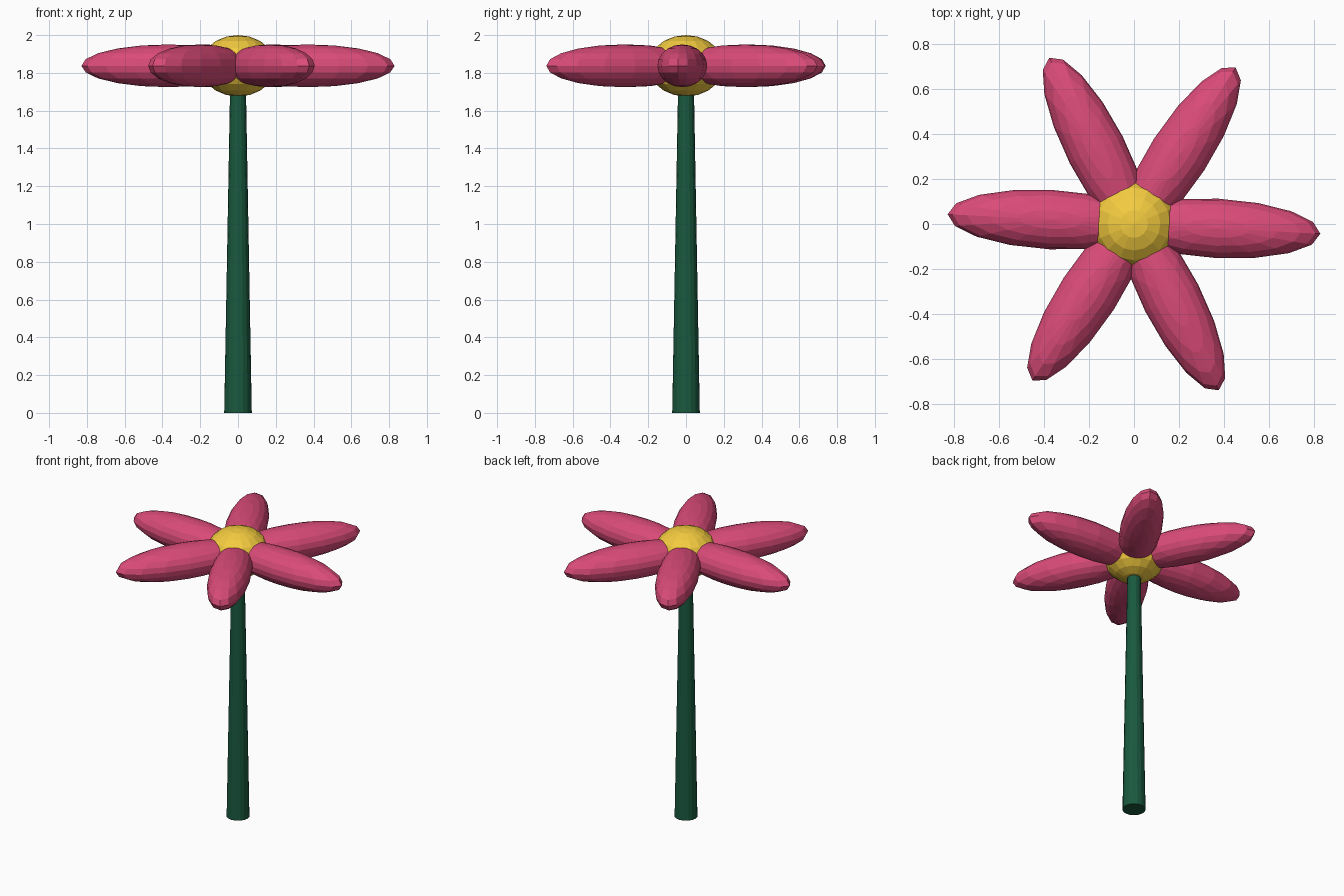
import bpy
from math import cos, sin, radians

if "Cube" in bpy.data.objects:
    bpy.data.objects.remove(bpy.data.objects["Cube"])


def material(name, rgb):
    m = bpy.data.materials.new(name)
    m.diffuse_color = (*rgb, 1)
    m.use_nodes = True
    m.node_tree.nodes["Principled BSDF"].inputs["Base Color"].default_value = m.diffuse_color
    return m


def ellipsoid(name, loc, radii, angle, mat):
    bpy.ops.mesh.primitive_uv_sphere_add(segments=16, ring_count=10, radius=1,
                                         location=loc, rotation=(0, 0, angle))
    ob = bpy.context.object
    ob.name = name
    ob.scale = radii
    ob.data.materials.append(mat)
    return ob


green = material("stem_green", (0.01, 0.10, 0.05))
pink = material("petal_pink", (0.70, 0.07, 0.19))
yellow = material("centre_yellow", (0.90, 0.60, 0.05))

HEAD_Z = 1.8375

# Tapered stem, running up into the flower head
STEM_TOP = 1.72
bpy.ops.mesh.primitive_cone_add(vertices=16, radius1=0.073, radius2=0.042,
                                depth=STEM_TOP, location=(0, 0, STEM_TOP / 2))
stem = bpy.context.object
stem.name = "stem"
stem.data.materials.append(green)

# Flattened centre
ellipsoid("flower_centre", (0, 0, HEAD_Z), (0.2, 0.2, 0.1625), 0, yellow)

# Six radial petals
for i in range(6):
    a = radians(60 * i - 3)
    ellipsoid(f"petal_{i + 1}", (0.37 * cos(a), 0.37 * sin(a), HEAD_Z),
              (0.46, 0.132, 0.113), a, pink)
